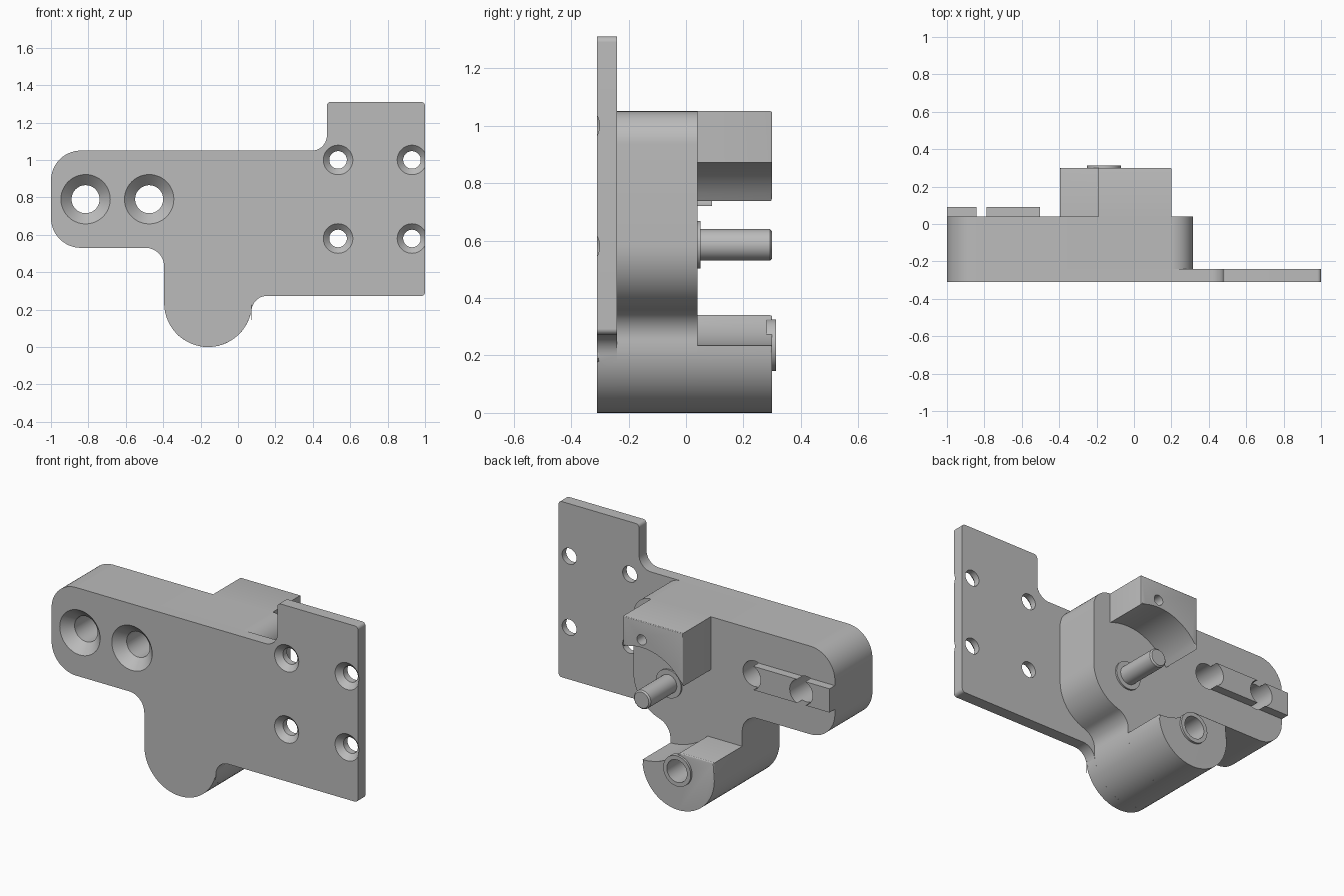
import bpy, bmesh, math

cube = bpy.data.objects.get("Cube")
if cube:
    bpy.data.objects.remove(cube, do_unlink=True)

# Single grey plastic
grey = bpy.data.materials.new("plain_grey")
grey.use_nodes = True
COLOUR = (0.5, 0.5, 0.5, 1)
grey.diffuse_color = COLOUR
grey.node_tree.nodes["Principled BSDF"].inputs["Base Color"].default_value = COLOUR


def make_object(name, bm):
    bmesh.ops.recalc_face_normals(bm, faces=bm.faces)
    mesh = bpy.data.meshes.new(name)
    bm.to_mesh(mesh)
    bm.free()
    mesh.materials.append(grey)
    obj = bpy.data.objects.new(name, mesh)
    bpy.context.collection.objects.link(obj)
    return obj


def outline(*arcs):
    """Join arcs (cx, cz, radius, start, end in degrees); radius 0 is a point."""
    points = []
    for cx, cz, r, a, b in arcs:
        n = max(3, round(abs(b - a) / 6)) if r else 0
        for i in range(n + 1):
            t = math.radians(a + (b - a) * i / max(n, 1))
            points.append((cx + r * math.cos(t), cz + r * math.sin(t)))
    return points


def prism(name, points, y0, y1, soft_y=None, soft=0.01):
    """Extrude an x-z outline along y, rounding the rim at soft_y."""
    bm = bmesh.new()
    caps = [[bm.verts.new((x, y, z)) for x, z in points] for y in (y0, y1)]
    for cap in caps:
        bm.faces.new(cap)
    for i in range(len(points)):
        j = (i + 1) % len(points)
        bm.faces.new((caps[0][i], caps[0][j], caps[1][j], caps[1][i]))
    if soft_y is not None:
        rim = [e for e in bm.edges if all(abs(v.co.y - soft_y) < 1e-5 for v in e.verts)]
        bmesh.ops.bevel(bm, geom=rim, offset=soft, segments=3, profile=0.5, affect='EDGES')
    return make_object(name, bm)


def lathe(name, x, z, profile, sides=48):
    """Closed turned solid along y from (y, radius) pairs."""
    bm = bmesh.new()
    rings = []
    for y, r in profile:
        rings.append([bm.verts.new((x + r * math.cos(math.tau * i / sides), y,
                                    z + r * math.sin(math.tau * i / sides)))
                      for i in range(sides)])
    for a, b in zip(rings, rings[1:]):
        for i in range(sides):
            j = (i + 1) % sides
            bm.faces.new((a[i], a[j], b[j], b[i]))
    bm.faces.new(rings[0])
    bm.faces.new(rings[-1])
    return make_object(name, bm)


def drill(x, z, profile, *targets):
    cutter = lathe("hole_cutter", x, z, profile)
    cutter.hide_render = True
    for obj in targets:
        mod = obj.modifiers.new("hole", 'BOOLEAN')
        mod.operation = 'DIFFERENCE'
        mod.solver = 'EXACT'
        mod.object = cutter
        bpy.context.view_layer.objects.active = obj
        bpy.ops.object.modifier_apply(modifier=mod.name)
    bpy.data.objects.remove(cutter, do_unlink=True)


FRONT, PLATE_BACK, BODY_BACK, BOSS_BACK = -0.31, -0.24, 0.04, 0.30
POST = (0.08, 0.585)
BOSS = (-0.16, 0.235)
R = 0.235

# Rounded arm end and inner corner shared by plate and body
arm = [(-0.84, 0.89, 0.16, 90, 180), (-0.84, 0.69, 0.16, 180, 270),
       (-0.495, 0.43, 0.1, 90, 0)]

# Front plate
plate = prism("mounting_plate", outline(
    (*BOSS, R, 180, 352), (0.155, 0.19, 0.083, 172, 90),
    (0.98, 0.293, 0.02, 270, 360), (0.98, 1.29, 0.02, 0, 90),
    (0.495, 1.29, 0.02, 90, 180), (0.395, 1.13, 0.08, 0, -90), *arm),
    FRONT, PLATE_BACK, FRONT)

# Thick body behind the plate
body = prism("main_body", outline(
    (*BOSS, R, 180, 363), (0.174, 0.263, 0.1, 183, 106),
    (*POST, R, -74, 0), (0.2, 0.935, 0.115, 0, 90), *arm),
    PLATE_BACK, BODY_BACK)

# Lower boss with a hollow around the post
boss = prism("lower_boss", outline(
    (*BOSS, R, 180, 360), (*POST, 0.35, 269, 224.4), (-0.395, 0.34, 0, 0, 0)),
    BODY_BACK, BOSS_BACK, BOSS_BACK, 0.008)

# Upper block with a hollow underside
block = prism("upper_block", outline(
    (0.2, 1.05, 0, 0, 0), (-0.19, 1.05, 0, 0, 0), (*POST, 0.31, 150.6, 67.2)),
    BODY_BACK, BOSS_BACK, BOSS_BACK, 0.006)

# Guide rail along the back of the arm
rail = prism("guide_rail", [(-1, 0.72), (-0.475, 0.72), (-0.475, 0.86), (-1, 0.86)],
             BODY_BACK, 0.09)

# Pivot post, its washer and the boss collar
lathe("pivot_post", *POST, [(0.03, 0.055), (0.292, 0.055), (0.3, 0.047)])
lathe("post_washer", *POST, [(0.03, 0.083), (0.05, 0.083)])
collar = lathe("boss_collar", *BOSS, [(0.28, 0.09), (0.313, 0.09)])


def countersunk(wide, narrow):
    return [(FRONT - 0.02, wide + 0.02), (FRONT + wide - narrow, narrow), (0.4, narrow)]


# Countersunk screw holes
for x in (-0.815, -0.475):
    drill(x, 0.79, countersunk(0.132, 0.075), plate, body, rail)
for x in (0.535, 0.93):
    for z in (0.58, 1.0):
        drill(x, z, countersunk(0.079, 0.047), plate)

# Blind holes in boss and block
drill(*BOSS, [(0.15, 0.066), (0.4, 0.066)], boss, collar)
drill(0.08, 0.94, [(0.15, 0.03), (0.4, 0.03)], block)

# Smooth curved walls, keep edges sharp
bpy.ops.object.select_all(action='DESELECT')
for obj in bpy.context.scene.objects:
    if obj.type == 'MESH' and grey.name in obj.data.materials:
        obj.select_set(True)
        bpy.context.view_layer.objects.active = obj
bpy.ops.object.shade_smooth_by_angle(angle=math.radians(20))
